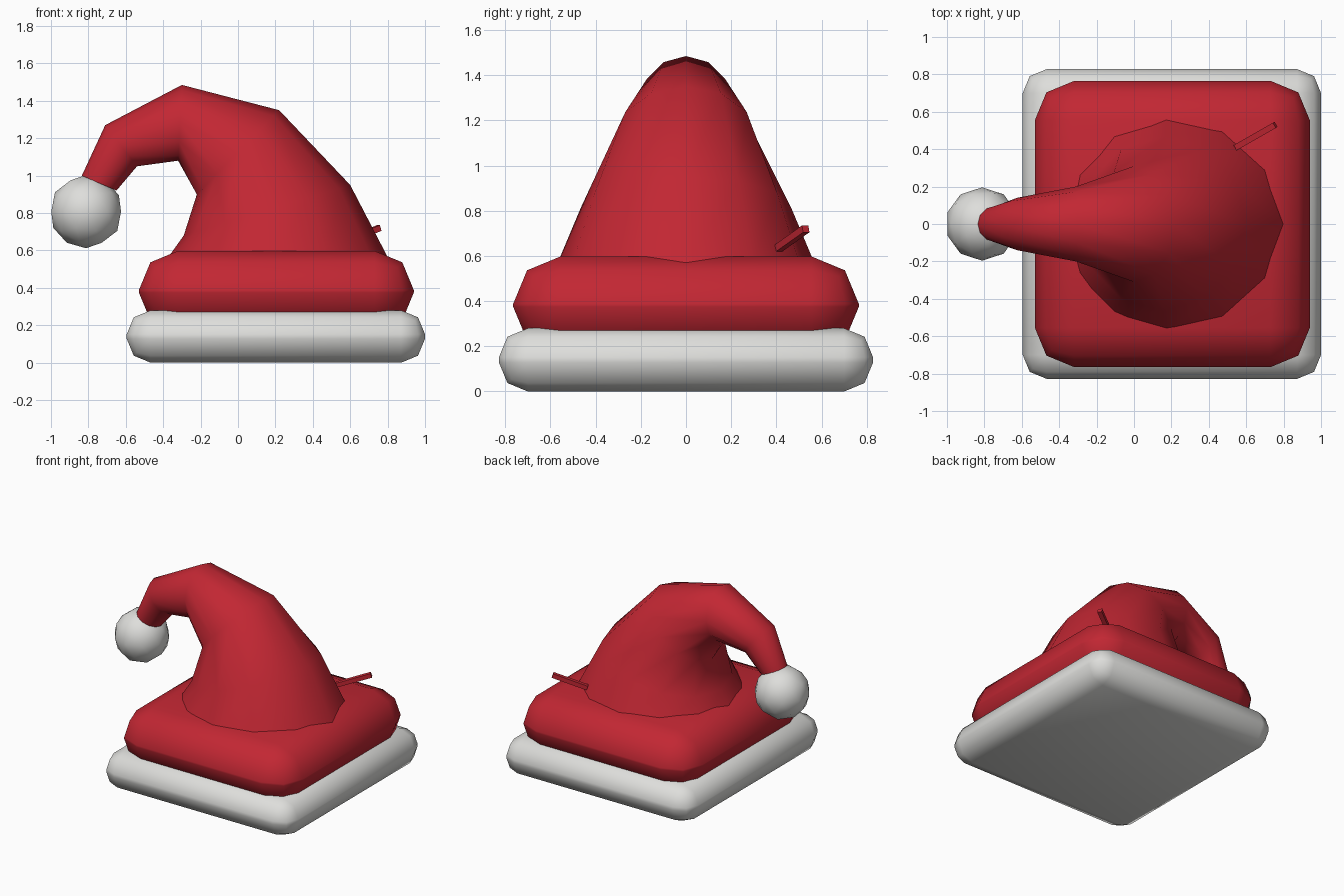
import bpy, bmesh, math
from mathutils import Vector

if "Cube" in bpy.data.objects:
    bpy.data.objects.remove(bpy.data.objects["Cube"])


def material(name, rgb):
    m = bpy.data.materials.new(name)
    m.diffuse_color = (*rgb, 1)
    m.use_nodes = True
    m.node_tree.nodes["Principled BSDF"].inputs["Base Color"].default_value = m.diffuse_color
    return m


RED = material("red felt", (0.54, 0.02, 0.033))
WHITE = material("white fur", (0.73, 0.73, 0.71))


def finish(name, bm, mat, angle=None):
    bmesh.ops.recalc_face_normals(bm, faces=bm.faces)
    me = bpy.data.meshes.new(name)
    bm.to_mesh(me)
    bm.free()
    ob = bpy.data.objects.new(name, me)
    bpy.context.collection.objects.link(ob)
    me.materials.append(mat)
    if angle:
        bpy.ops.object.select_all(action='DESELECT')
        ob.select_set(True)
        bpy.context.view_layer.objects.active = ob
        bpy.ops.object.shade_smooth_by_angle(angle=math.radians(angle))
    return ob


def rounded_box(name, lo, hi, bevel, mat):
    lo, hi = Vector(lo), Vector(hi)
    bm = bmesh.new()
    bmesh.ops.create_cube(bm, size=1)
    for v in bm.verts:
        v.co = (lo + hi) / 2 + v.co * (hi - lo)
    bmesh.ops.bevel(bm, geom=bm.edges[:], offset=bevel, segments=2,
                    profile=0.5, affect='EDGES')
    return finish(name, bm, mat, 60)


# Fur brim and the puffy felt band above it
rounded_box("fur_brim", (-0.595, -0.828, 0), (1.0, 0.828, 0.28), 0.128, WHITE)
rounded_box("felt_band", (-0.53, -0.765, 0.165), (0.94, 0.765, 0.598), 0.21, RED)

# Drooping cone: each ring has an inner point, an outer point (x, z) and a half width
rings = [((-0.44, 0.47), (0.80, 0.565), 0.59),
         ((-0.29, 0.68), (0.60, 0.95), 0.465),
         ((-0.22, 0.90), (0.22, 1.35), 0.31),
         ((-0.32, 1.08), (-0.30, 1.485), 0.20),
         ((-0.54, 1.05), (-0.71, 1.27), 0.14),
         ((-0.65, 0.92), (-0.835, 1.0), 0.095)]
SIDES = 12
bm = bmesh.new()
loops = []
for inner, outer, half in rings:
    a, b = Vector((inner[0], 0, inner[1])), Vector((outer[0], 0, outer[1]))
    loop = []
    for i in range(SIDES):
        t = math.tau * i / SIDES
        p = (a + b) / 2 + (b - a) / 2 * math.cos(t)
        p.y = half * math.sin(t)
        loop.append(bm.verts.new(p))
    loops.append(loop)
for l0, l1 in zip(loops, loops[1:]):
    for i in range(SIDES):
        j = (i + 1) % SIDES
        bm.faces.new((l0[i], l0[j], l1[j], l1[i]))
bm.faces.new(loops[0])
bm.faces.new(loops[-1])
finish("drooping_cone", bm, RED, 70)

# Pompom at the tip
bm = bmesh.new()
bmesh.ops.create_icosphere(bm, subdivisions=2, radius=0.196)
for v in bm.verts:
    v.co += Vector((-0.812, 0, 0.808))
finish("pompom", bm, WHITE, 60)

# Small stick poking out of the cone's side
start, end = Vector((0.545, 0.41, 0.635)), Vector((0.755, 0.53, 0.72))
bm = bmesh.new()
bmesh.ops.create_cube(bm, size=1)
turn = (end - start).to_track_quat('X', 'Z')
for v in bm.verts:
    v.co.x *= (end - start).length
    v.co.y *= 0.032
    v.co.z *= 0.032
    v.co = (start + end) / 2 + turn @ v.co
finish("side_stick", bm, RED)
